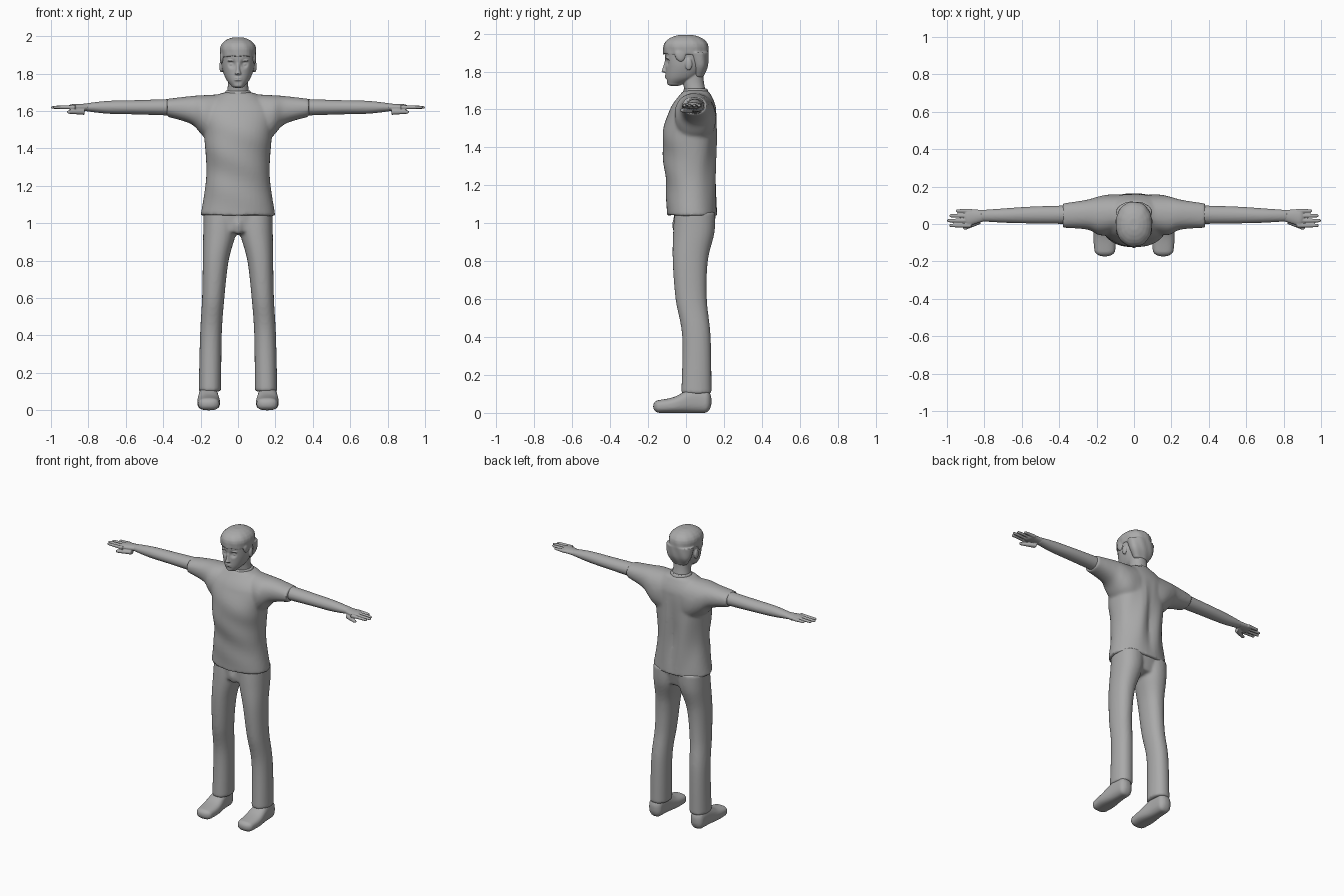
import bpy, bmesh, math
from mathutils import Vector, Matrix

cube = bpy.data.objects.get("Cube")
if cube:
    bpy.data.objects.remove(cube)

ARM_HEIGHT = 1.62
GREY = (0.4, 0.4, 0.4, 1)
plain_grey = bpy.data.materials.new("plain grey")
plain_grey.use_nodes = True
plain_grey.diffuse_color = GREY
plain_grey.node_tree.nodes["Principled BSDF"].inputs["Base Color"].default_value = GREY


def spline(rows, steps=8):
    """Smoothly fill in between the given cross-sections."""
    rows = [Vector(row) for row in rows]
    path = []
    for i in range(len(rows) - 1):
        start, end = rows[i], rows[i + 1]
        before, after = rows[max(i - 1, 0)], rows[min(i + 2, len(rows) - 1)]
        leave, arrive = (end - before) / 2, (after - start) / 2
        for step in range(steps):
            t = step / steps
            bend = (leave * (1 - t) - arrive * t) * t * (1 - t)
            ease = t * t * (3 - 2 * t)
            path.append(start.lerp(end, ease) + bend)
    return path + [rows[-1]]


def round_off(row, length, steps=6):
    """Shrinking copies of an end section that close it like a dome."""
    t, a_low, a_high, b_low, b_high = row
    dome = []
    for step in range(1, steps):
        angle = math.pi / 2 * step / steps
        shrink = (1 - math.cos(angle)) / 2
        da, db = (a_high - a_low) * shrink, (b_high - b_low) * shrink
        dome.append((t + length * math.sin(angle), a_low + da, a_high - da, b_low + db, b_high - db))
    return dome


def loft(bm, axis, rows, sides=40, power=2.2, start=0, end=0, both=False):
    """Closed tube; rows are (position, a low, a high, b low, b high)."""
    path = spline(rows)
    if start:
        path = round_off(path[0], -start)[::-1] + path
    if end:
        path = path + round_off(path[-1], end)

    def squarish(value):
        return math.copysign(abs(value) ** (2 / power), value)

    for side in ((1, -1) if both else (1,)):
        rings = []
        for t, a_low, a_high, b_low, b_high in path:
            ring = []
            for j in range(sides):
                turn = math.tau * j / sides
                a = (a_low + a_high + (a_high - a_low) * squarish(math.cos(turn))) / 2
                b = (b_low + b_high + (b_high - b_low) * squarish(math.sin(turn))) / 2
                x, y, z = {"X": (t, a, b), "Y": (a, t, b), "Z": (a, b, t)}[axis]
                ring.append(bm.verts.new((x * side, y, z)))
            rings.append(ring)
        for low, high in zip(rings, rings[1:]):
            for j in range(sides):
                k = (j + 1) % sides
                bm.faces.new((low[j], low[k], high[k], high[j]))
        bm.faces.new(rings[0])
        bm.faces.new(rings[-1])


def upright(bm, rows, **options):
    """Symmetric body section rows: (height, half width, front, back)."""
    loft(bm, "Z", [(z, -w, w, front, back) for z, w, front, back in rows], **options)


def reach(bm, rows, height=ARM_HEIGHT, **options):
    """Pair of sideways limbs; rows are (x, y, half depth, half height)."""
    loft(bm, "X", [(x, y - d, y + d, height - h, height + h) for x, y, d, h in rows],
         power=2, both=True, **options)


def blob(bm, centre, size, both=False):
    for side in ((1, -1) if both else (1,)):
        place = Matrix.Translation((centre[0] * side, *centre[1:])) @ Matrix.Diagonal((*size, 1))
        bmesh.ops.create_uvsphere(bm, u_segments=20, v_segments=12, radius=1, matrix=place)


def dent(bm, centre, radius, depth):
    """Press a soft hollow into the front on both sides."""
    for vert in bm.verts:
        gap = Vector((abs(vert.co.x), *vert.co.yz)) - Vector(centre)
        near = max(0, 1 - gap.length_squared / radius ** 2)
        vert.co.y += depth * near ** 2


def finish(name, bm, voxel, smooth):
    """Blend the overlapping pieces into one soft surface."""
    bmesh.ops.recalc_face_normals(bm, faces=bm.faces)
    mesh = bpy.data.meshes.new(name)
    bm.to_mesh(mesh)
    bm.free()
    mesh.materials.append(plain_grey)
    part = bpy.data.objects.new(name, mesh)
    bpy.context.collection.objects.link(part)
    bpy.ops.object.select_all(action="DESELECT")
    part.select_set(True)
    bpy.context.view_layer.objects.active = part
    blend = part.modifiers.new("blend", "REMESH")
    blend.mode, blend.voxel_size = "VOXEL", voxel
    soften = part.modifiers.new("soften", "SMOOTH")
    soften.factor, soften.iterations = 0.5, smooth
    for modifier in ("blend", "soften"):
        bpy.ops.object.modifier_apply(modifier=modifier)
    bpy.ops.object.shade_smooth_by_angle(angle=math.radians(50))


# Shirt: body and sleeves, then shallow folds and a wavy hem
bm = bmesh.new()
upright(bm, [(1.04, .2, -.1, .165), (1.25, .17, -.11, .16), (1.45, .18, -.125, .165),
             (1.6, .2, -.085, .16), (1.68, .12, -.03, .13), (1.7, .07, -.01, .11)])
loft(bm, "X", [(.08, -.05, .16, 1.4, 1.69), (.18, -.06, .15, 1.46, 1.685),
               (.25, -.03, .13, 1.53, 1.68), (.38, -.02, .11, 1.57, 1.665)], both=True)
for vert in bm.verts:
    x, y, z = vert.co
    if abs(x) < .2 and z < 1.6:
        fade = math.sin(math.pi * (z - 1.04) / .6)
        if y > .03:
            groove = math.exp(-(x / .03) ** 2)
            vert.co.y += fade * (.005 * math.sin(x * 45 + z * 9) - .015 * groove)
        else:
            vert.co.y += fade * .004 * math.sin(z * 32 + x * 14)
    if z < 1.06:
        vert.co.z += .004 * math.sin(x * 25 + y * 18)
finish("shirt", bm, .009, 5)

# Collar
bm = bmesh.new()
upright(bm, [(1.67, .078, -.025, .125), (1.71, .066, -.01, .113)], power=2)
finish("collar", bm, .006, 1)

# Trousers: two legs joined at the hips
bm = bmesh.new()
loft(bm, "Z", [(.1, .09, .21, -.025, .135), (.4, .087, .203, -.02, .13),
               (.6, .073, .192, -.055, .11), (.8, .05, .188, -.07, .115),
               (.95, .01, .186, -.068, .15), (1.06, 0, .184, -.06, .155)], both=True)
upright(bm, [(.96, .14, -.06, .13), (1.06, .18, -.065, .155)], start=.02)
blob(bm, (0, -.05, .99), (.03, .023, .05))
finish("trousers", bm, .009, 5)

# Shoes
bm = bmesh.new()
loft(bm, "Y", [(-.14, .1, .212, 0, .068), (-.06, .096, .218, 0, .085),
               (.03, .107, .21, 0, .13), (.1, .112, .205, 0, .125)],
     power=2.6, start=.034, end=.035, both=True)
finish("shoes", bm, .006, 3)

# Arms
bm = bmesh.new()
reach(bm, [(.33, .05, .05, .045), (.55, .048, .045, .038), (.7, .045, .038, .034),
           (.82, .045, .03, .02)])
finish("arms", bm, .006, 2)

# Hands: palm, four fingers and a lowered thumb
bm = bmesh.new()
reach(bm, [(.8, .045, .03, .02), (.88, .035, .044, .017)], end=.03)
for finger in range(4):
    y = .07 - .026 * finger
    tip = 1 - .012 * (finger - 2) ** 2
    reach(bm, [(.87, y, .012, .012), (tip - .01, y, .009, .008)], end=.01, sides=16)
reach(bm, [(.82, .02, .02, .016), (.9, -.02, .011, .01)], height=1.595, end=.015, sides=16)
finish("hands", bm, .0035, 2)

# Head: neck, skull with eye sockets, brows, nose, lips and ears
bm = bmesh.new()
upright(bm, [(1.66, .066, 0, .113), (1.74, .054, -.015, .095), (1.82, .055, -.02, .09)])
upright(bm, [(1.735, .035, -.1, -.02), (1.77, .064, -.107, .06), (1.83, .085, -.108, .1),
             (1.9, .09, -.113, .11)], sides=64, start=.012, end=.07)
dent(bm, (.034, -.105, 1.852), .03, .016)
dent(bm, (0, -.105, 1.755), .025, .005)
upright(bm, [(1.8, .017, -.129, -.09), (1.825, .01, -.121, -.09), (1.865, .008, -.108, -.09)],
        start=.006, sides=20)
blob(bm, (.034, -.082, 1.85), (.015, .013, .01), both=True)
blob(bm, (.034, -.094, 1.87), (.024, .012, .006), both=True)
for lip in (1.777, 1.767):
    blob(bm, (0, -.102, lip), (.023, .01, .005))
blob(bm, (.09, .014, 1.838), (.01, .019, .032), both=True)
finish("head", bm, .004, 2)

# Hair: cap with a fringe, a back that reaches the nape, and sideburns
bm = bmesh.new()
upright(bm, [(1.89, .094, -.12, .12), (1.93, .097, -.12, .118)], end=.066)
upright(bm, [(1.78, .057, .04, .095), (1.83, .085, .03, .115), (1.9, .096, 0, .12)], start=.015)
blob(bm, (.085, -.03, 1.885), (.012, .03, .035), both=True)
for vert in bm.verts:
    turn = math.atan2(vert.co.y, vert.co.x)
    if vert.co.y < -.03 and vert.co.z < 1.9:
        vert.co.z += .005 * math.sin(turn * 9)
    vert.co.xy *= 1 + .012 * math.sin(turn * 11 + vert.co.z * 40)
finish("hair", bm, .005, 3)
